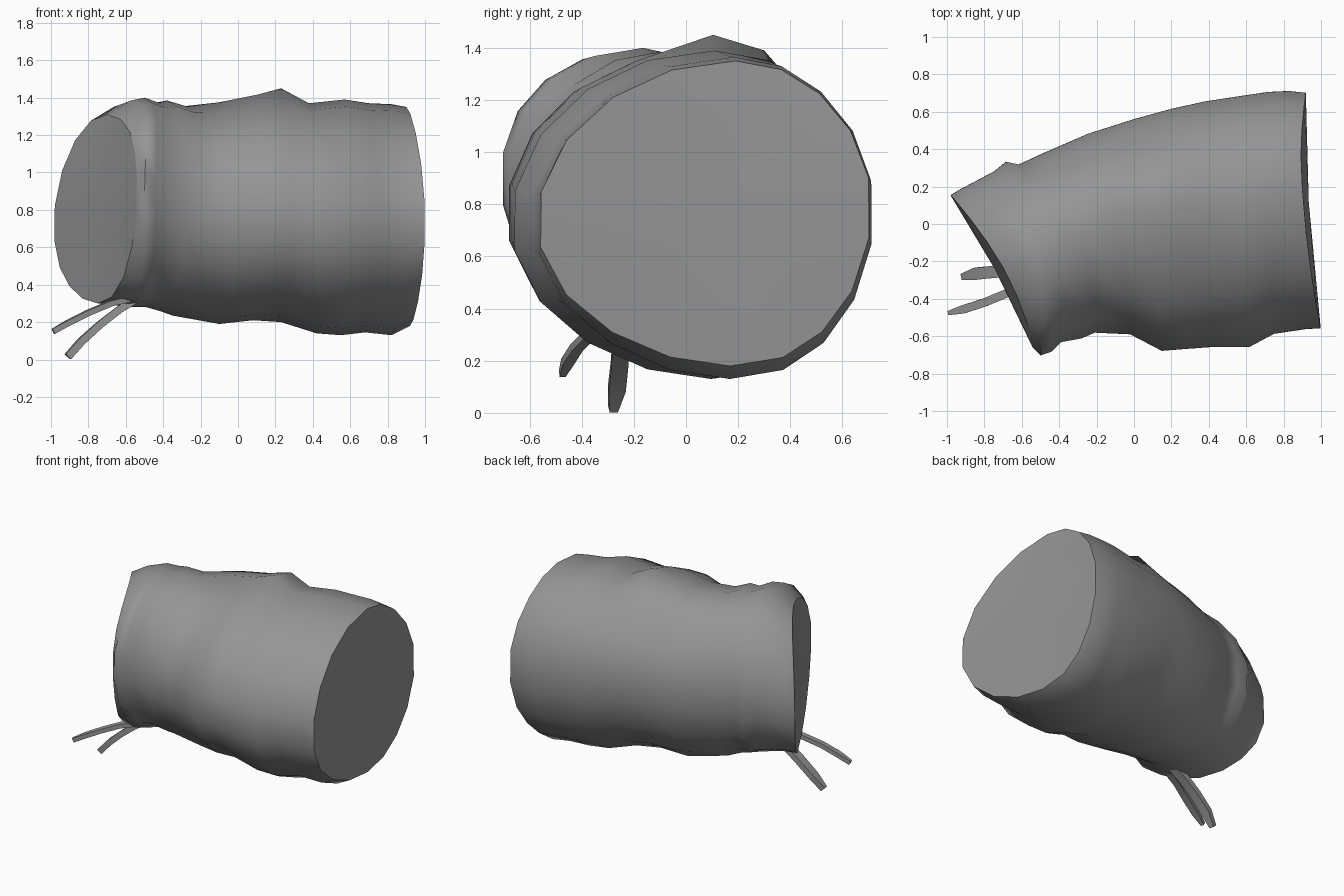
import bpy, bmesh, math
from mathutils import Vector

if "Cube" in bpy.data.objects:
    bpy.data.objects.remove(bpy.data.objects["Cube"])

cloth = bpy.data.materials.new("grey cloth")
cloth.diffuse_color = (0.30, 0.30, 0.30, 1)
cloth.use_nodes = True
cloth.node_tree.nodes["Principled BSDF"].inputs["Base Color"].default_value = cloth.diffuse_color
SIDES = 18

# Cross-sections from cuff to wide end:
# front x, y / back x, y / top x, z / bottom x, z / front-back tilt
RINGS = [
    (-.54, -.665, -.985, .16, -.70, 1.31, -.75, .30, -.08),
    (-.50, -.71, -.94, .19, -.57, 1.385, -.62, .285, -.06),
    (-.44, -.69, -.75, .29, -.50, 1.40, -.54, .28, -.05),
    (-.39, -.64, -.69, .34, -.43, 1.375, -.49, .28, -.03),
    (-.28, -.62, -.62, .325, -.38, 1.385, -.42, .26, 0),
    (-.21, -.59, -.50, .38, -.28, 1.355, -.35, .235, .01),
    (-.02, -.60, -.25, .49, -.10, 1.355, -.10, .19, .02),
    (.15, -.69, 0, .57, .10, 1.37, .08, .21, .03),
    (.28, -.68, .20, .625, .23, 1.385, .23, .20, .03),
    (.42, -.67, .38, .665, .38, 1.37, .42, .14, .03),
    (.62, -.67, .58, .695, .57, 1.39, .55, .13, .03),
    (.75, -.60, .72, .715, .70, 1.37, .68, .145, .03),
    (.92, -.575, .83, .72, .82, 1.365, .82, .13, .03),
    (1.0, -.57, .92, .71, .90, 1.35, .92, .18, .03),
]
CREST = {6: .02, 7: .045, 8: .065}   # height of the fold along the top


def soft(v, power):
    # squared-off circle
    return math.copysign(abs(v) ** power, v)


def ring_points(i):
    fx, fy, bx, by, tx, tz, ux, uz, tilt = RINGS[i]
    xc, yc, zc = (fx + bx) / 2, (fy + by) / 2, (tz + uz) / 2
    t = i / (len(RINGS) - 1)
    pts = []
    for k in range(SIDES):
        a = 2 * math.pi * (k + 0.5) / SIDES
        # fuller in the lower back corner, rounder in the upper back
        power = 0.95
        if math.sin(a) < 0:
            power = 0.95 - 0.06 * t if math.cos(a) > 0 else 1.0
        elif math.cos(a) > 0:
            power = 0.97
        c, s = soft(math.cos(a), power), soft(math.sin(a), power)
        mid, skew = (tx, .02 + .10 * t) if s > 0 else (ux, .03 + .07 * t)
        x = xc + (bx - fx) / 2 * c + (mid - xc) * s * s
        y = yc + (by - fy) / 2 * c + skew * s * s * (1 - max(c, 0))
        z = zc + (tz - uz) / 2 * s + tilt * c * (1 - s * s)
        if i in CREST and k in (3, 4):
            z += CREST[i] * (1 if k == 4 else 0.6)
            y += 0.05
        pts.append(Vector((x, y, z)))
    return pts


def loft(name, sections, angle):
    # skin a list of closed sections and close both ends with fans
    bm = bmesh.new()
    rows = [[bm.verts.new(p) for p in sec] for sec in sections]
    n = len(rows[0])
    for a, b in zip(rows, rows[1:]):
        for k in range(n):
            j = (k + 1) % n
            bm.faces.new((a[k], a[j], b[j], b[k]))
    for row in (rows[0], rows[-1]):
        hub = bm.verts.new(sum((v.co for v in row), Vector()) / n)
        for k in range(n):
            bm.faces.new((row[k], row[(k + 1) % n], hub))
    bmesh.ops.recalc_face_normals(bm, faces=bm.faces)
    mesh = bpy.data.meshes.new(name)
    bm.to_mesh(mesh)
    bm.free()
    mesh.materials.append(cloth)
    ob = bpy.data.objects.new(name, mesh)
    bpy.context.collection.objects.link(ob)
    bpy.ops.object.select_all(action='DESELECT')
    ob.select_set(True)
    bpy.context.view_layer.objects.active = ob
    bpy.ops.object.shade_smooth_by_angle(angle=math.radians(angle))
    # crisp rims around both ends
    last = n * (len(rows) - 1)
    for e in mesh.edges:
        lo, hi = min(e.vertices), max(e.vertices)
        if hi < n or (lo >= last and hi < last + n):
            e.use_edge_sharp = True
    return ob


def strap(name, path, width, thick):
    # flat ribbon with a rectangular section, narrowing at the tip
    pts = [Vector(p) for p in path]
    secs = []
    for i, p in enumerate(pts):
        d = (pts[min(i + 1, len(pts) - 1)] - pts[max(i - 1, 0)]).normalized()
        w = width * (0.5 if i == len(pts) - 1 else 1)
        side = d.cross(Vector((0, 0, 1))).normalized() * w / 2
        up = side.cross(d).normalized() * thick / 2
        secs.append([p + side + up, p - side + up, p - side - up, p + side - up])
    return loft(name, secs, 30)


# Gathered tube of cloth
loft("sleeve", [ring_points(i) for i in range(len(RINGS))], 60)

# Two loose tie ends under the cuff
strap("front_tie", [(-.55, -.32, .33), (-.68, -.37, .30), (-.80, -.42, .25),
                    (-.91, -.455, .195), (-.988, -.475, .15)], .045, .03)
strap("back_tie", [(-.53, -.25, .33), (-.63, -.25, .27), (-.74, -.255, .185),
                   (-.84, -.265, .095), (-.91, -.28, .015)], .065, .04)
